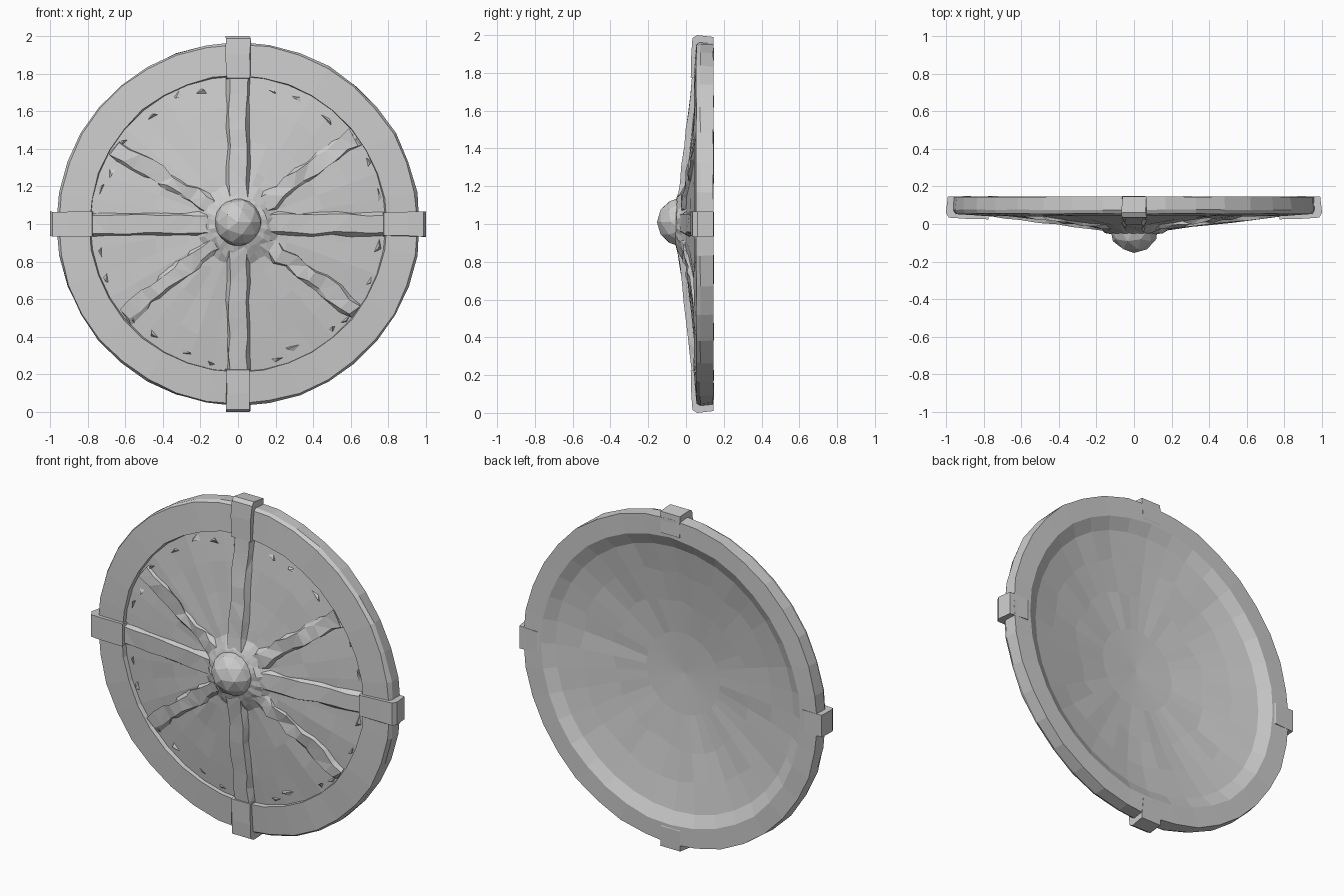
import bpy, bmesh, math, random
from mathutils import Matrix

if "Cube" in bpy.data.objects:
    bpy.data.objects.remove(bpy.data.objects["Cube"])

random.seed(7)
SEG = 36
CZ = 1.0
def j(a):
    return random.uniform(-a, a)

def polar(r, ang, y, t=0.0):
    c, s = math.cos(ang), math.sin(ang)
    return (r * c - t * s, y, CZ + r * s + t * c)

def panel_y(r):
    return -0.03 + 0.12 * r

def finish(name, bm):
    bmesh.ops.recalc_face_normals(bm, faces=bm.faces)
    me = bpy.data.meshes.new(name)
    bm.to_mesh(me)
    bm.free()
    ob = bpy.data.objects.new(name, me)
    bpy.context.collection.objects.link(ob)
    return ob

def lathe(name, profile, jr=0.0, jy=0.0, tip=None):
    """Spin (r, y) points around the shield axis, optionally closed by a centre point."""
    bm = bmesh.new()
    rings = []
    for k, (r, y) in enumerate(profile):
        edge = k in (0, len(profile) - 1)
        m = 0.0 if edge else 1.0
        rings.append([bm.verts.new(polar(r + j(jr) * m, 2 * math.pi * i / SEG, y + j(jy) * m))
                      for i in range(SEG)])
    for a, b in zip(rings, rings[1:]):
        for i in range(SEG):
            n = (i + 1) % SEG
            bm.faces.new((a[i], a[n], b[n], b[i]))
    if tip is not None:
        c = bm.verts.new((0, tip, CZ))
        for i in range(SEG):
            bm.faces.new((rings[-1][i], rings[-1][(i + 1) % SEG], c))
    return finish(name, bm)

# Outer rim, dished front boards and hollow back
lathe("rim", [(0.785, 0.066), (0.79, 0.042), (0.955, 0.054), (0.966, 0.075), (0.962, 0.145),
              (0.85, 0.146), (0.78, 0.108)], 0.004, 0.002)
lathe("front_boards", [(0.785, 0.066)] + [(r, panel_y(r)) for r in (0.62, 0.45, 0.28, 0.14)],
      0.01, 0.004, panel_y(0))
lathe("hollow_back", [(0.78, 0.108), (0.62, 0.078), (0.44, 0.05), (0.24, 0.028)],
      0.02, 0.004, 0.015)

def rib(name, ang, r0, r1, n, width, height, rough):
    """Raised bar that follows the dish outward from the hub."""
    bm = bmesh.new()
    rows = []
    for k in range(n):
        r = r0 + (r1 - r0) * k / (n - 1)
        base, top = panel_y(r) + 0.006, panel_y(r) - height
        w = width / 2
        rows.append([bm.verts.new(polar(r + j(rough), ang, y + dy, t + j(rough)))
                     for t, y, dy in ((-w, base, 0), (-0.75 * w, top, j(rough * 0.5)),
                                      (0.75 * w, top, j(rough * 0.5)), (w, base, 0))])
    for a, b in zip(rows, rows[1:]):
        for i in range(3):
            bm.faces.new((a[i], a[i + 1], b[i + 1], b[i]))
    bm.faces.new(rows[0])
    bm.faces.new(rows[-1])
    bmesh.ops.triangulate(bm, faces=bm.faces)
    return finish(name, bm)

# Straight straps and rough diagonal ribs
for k, nm in enumerate(("right", "top", "left", "bottom")):
    ang = k * math.pi / 2
    rib("strap_" + nm, ang, 0.12, 0.79, 8, 0.125, 0.03 if k % 2 else 0.022, 0.008)
for deg, nm in ((37, "upper_right"), (148, "upper_left"), (219, "lower_left"), (324, "lower_right")):
    rib("diagonal_rib_" + nm, math.radians(deg), 0.14, 0.77, 10, 0.10, 0.016, 0.016)

# Clamps wrapping the rim at the four strap ends
CLAMP = [(0.77, 0.06), (0.775, 0.025), (0.90, 0.028), (0.985, 0.034), (1.0, 0.06),
         (0.99, 0.145), (0.87, 0.149), (0.82, 0.125)]
for k, nm in enumerate(("right", "top", "left", "bottom")):
    bm = bmesh.new()
    ang = k * math.pi / 2
    sides = [[bm.verts.new(polar(r, ang, y, t + j(0.005))) for r, y in CLAMP]
             for t in (-0.064, 0.064)]
    for i in range(len(CLAMP)):
        n = (i + 1) % len(CLAMP)
        bm.faces.new((sides[0][i], sides[0][n], sides[1][n], sides[1][i]))
    for s in sides:
        bm.faces.new(s)
    finish("rim_clamp_" + nm, bm)

# Rough collar rising to the boss
lathe("hub_collar", [(0.225, panel_y(0.225) + 0.003), (0.18, -0.026), (0.145, -0.045), (0.115, -0.055)],
      0.012, 0.006)

# Faceted boss, front half only
bm = bmesh.new()
bmesh.ops.create_icosphere(bm, subdivisions=2, radius=0.132)
bmesh.ops.rotate(bm, verts=bm.verts, cent=(0, 0, 0), matrix=Matrix.Rotation(math.pi / 2, 3, 'X'))
bmesh.ops.translate(bm, verts=bm.verts, vec=(0, -0.022, CZ + 0.01))
bmesh.ops.bisect_plane(bm, geom=bm.verts[:] + bm.edges[:] + bm.faces[:],
                       plane_co=(0, -0.02, 0), plane_no=(0, 1, 0), clear_outer=True)
finish("boss", bm)

# Splinters on the boards just inside the rim
bm = bmesh.new()
for k in range(28):
    ang = 2 * math.pi * (k + j(0.35)) / 28
    r = 0.745 + j(0.025)
    y = panel_y(r) + 0.003
    l, w = random.uniform(0.02, 0.045), random.uniform(0.01, 0.02)
    base = [bm.verts.new(polar(r + dr, ang, y, t)) for dr, t in ((-w, -l), (w, -0.3 * l), (0, l))]
    tip = bm.verts.new(polar(r + j(w), ang, y - 0.018, j(l)))
    for i in range(3):
        bm.faces.new((base[i], base[(i + 1) % 3], tip))
finish("splinters", bm)
